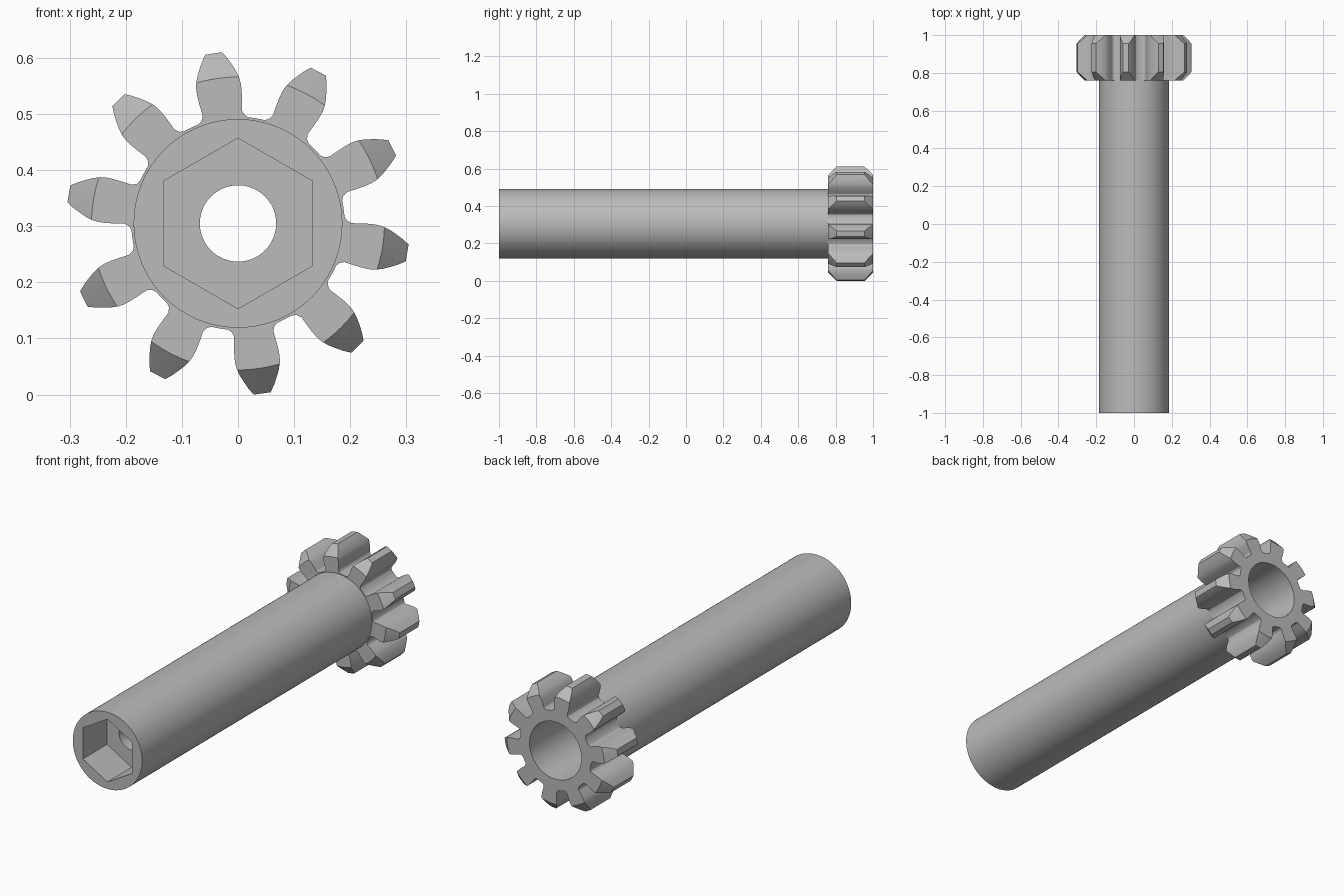
import bpy, bmesh
from math import cos, sin, pi, radians

if "Cube" in bpy.data.objects:
    bpy.data.objects.remove(bpy.data.objects["Cube"])

CZ = 0.305            # height of the shaft axis
TEETH = 10
FIRST = radians(98.1)  # direction of the first tooth


def loft(name, rings):
    """Closed solid skinned through equal-length rings of points."""
    bm = bmesh.new()
    loops = [[bm.verts.new(p) for p in ring] for ring in rings]
    n = len(loops[0])
    for a, b in zip(loops, loops[1:]):
        for i in range(n):
            j = (i + 1) % n
            bm.faces.new((a[i], a[j], b[j], b[i]))
    bm.faces.new(loops[0])
    bm.faces.new(loops[-1])
    bmesh.ops.recalc_face_normals(bm, faces=bm.faces)
    mesh = bpy.data.meshes.new(name)
    bm.to_mesh(mesh)
    bm.free()
    obj = bpy.data.objects.new(name, mesh)
    bpy.context.collection.objects.link(obj)
    return obj


def polar(r, a, y):
    return (r * cos(a), y, CZ + r * sin(a))


def lathe(name, profile, segments=96):
    """Solid of revolution about the y axis from (radius, y) pairs."""
    return loft(name, [[polar(r, pi / 2 + 2 * pi * i / segments, y)
                        for i in range(segments)] for r, y in profile])


def combine(target, tool, operation):
    mod = target.modifiers.new(operation.lower(), 'BOOLEAN')
    mod.operation = operation
    mod.solver = 'EXACT'
    mod.object = tool
    bpy.context.view_layer.objects.active = target
    bpy.ops.object.modifier_apply(modifier=mod.name)
    bpy.data.objects.remove(tool)


# Tooth flank: (radial, sideways) from root fillet to tip
flank = [(0.185, 0.0445), (0.190, 0.0385), (0.199, 0.0352), (0.216, 0.0378),
         (0.232, 0.0397), (0.245, 0.0402), (0.256, 0.0390), (0.269, 0.0350),
         (0.281, 0.0295), (0.294, 0.0230), (0.306, 0.0153)]
outline = []
for k in range(TEETH):
    a = FIRST + 2 * pi * k / TEETH
    side = [(u, -t) for u, t in flank] + [(u, t) for u, t in reversed(flank)]
    outline += [(u * cos(a) - t * sin(a), CZ + u * sin(a) + t * cos(a))
                for u, t in side]
    # Root arc halfway to the next tooth
    x, _, z = polar(0.190, a + pi / TEETH, 0)
    outline.append((x, z))

# Toothed prism trimmed by a blank with chamfered ends
gear = loft("gear", [[(x, y, z) for x, z in outline] for y in (0.70, 1.06)])
blank = lathe("gear_blank", [(0.261, 0.76), (0.3066, 0.805),
                             (0.3066, 0.955), (0.261, 1.0)], 160)
combine(gear, blank, 'INTERSECT')

# Shaft joined to the gear
shaft = lathe("pinion_shaft", [(0.186, -1.0), (0.186, 0.9)])
combine(shaft, gear, 'UNION')

# Stepped through bore, then the hexagonal socket in the front
bore = lathe("bore_cutter", [(0.068, -1.1), (0.068, -0.6),
                             (0.139, -0.6), (0.139, 1.1)])
combine(shaft, bore, 'DIFFERENCE')
socket = lathe("socket_cutter", [(0.152, -1.1), (0.152, -0.815)], 6)
combine(shaft, socket, 'DIFFERENCE')

# Plain grey metal
grey = bpy.data.materials.new("grey_metal")
grey.use_nodes = True
colour = (0.50, 0.50, 0.50, 1.0)
grey.diffuse_color = colour
grey.node_tree.nodes["Principled BSDF"].inputs["Base Color"].default_value = colour
shaft.data.materials.clear()
shaft.data.materials.append(grey)

# Smooth curved walls, crisp edges
bpy.ops.object.select_all(action='DESELECT')
shaft.select_set(True)
bpy.context.view_layer.objects.active = shaft
bpy.ops.object.shade_smooth_by_angle(angle=radians(28))
